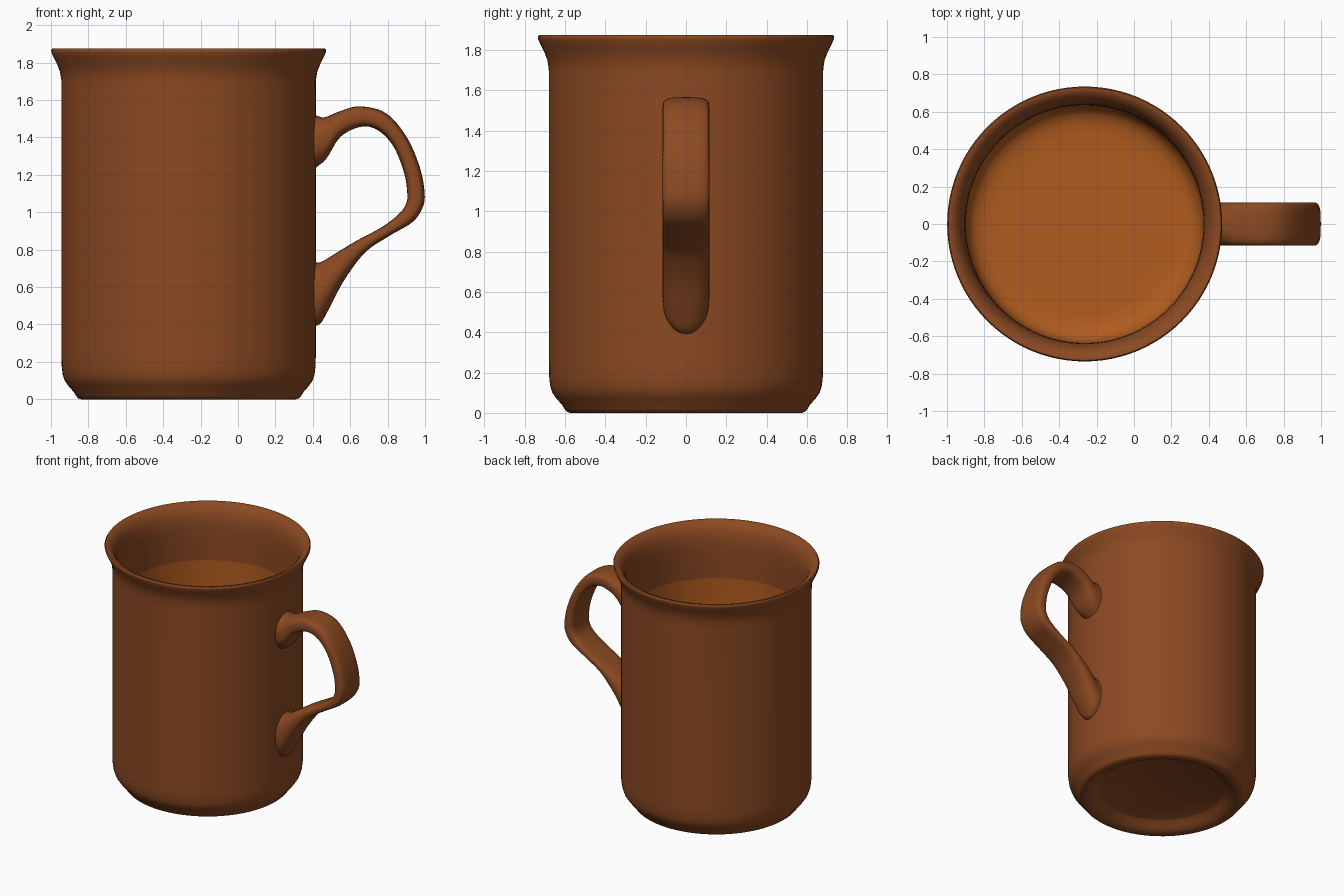
import bpy, bmesh, math
from mathutils import Vector

if "Cube" in bpy.data.objects:
    bpy.data.objects.remove(bpy.data.objects["Cube"])

CX = -0.264  # axis of the cup


def material(name, rgb):
    m = bpy.data.materials.new(name)
    m.diffuse_color = (*rgb, 1)
    m.use_nodes = True
    m.node_tree.nodes["Principled BSDF"].inputs["Base Color"].default_value = m.diffuse_color
    return m


clay = material("brown_glaze", (0.262, 0.068, 0.016))
inside = material("orange_brown_inside", (0.43, 0.105, 0.013))


def finish(bm, name, *mats):
    bmesh.ops.recalc_face_normals(bm, faces=bm.faces)
    me = bpy.data.meshes.new(name)
    bm.to_mesh(me)
    bm.free()
    ob = bpy.data.objects.new(name, me)
    bpy.context.collection.objects.link(ob)
    for m in mats:
        me.materials.append(m)
    bpy.ops.object.select_all(action='DESELECT')
    ob.select_set(True)
    bpy.context.view_layer.objects.active = ob
    bpy.ops.object.shade_smooth_by_angle(angle=math.radians(50))
    return ob


def skin(bm, rings):
    for a, b in zip(rings, rings[1:]):
        n = len(a)
        for i in range(n):
            bm.faces.new((a[i], a[(i + 1) % n], b[(i + 1) % n], b[i]))
    bm.faces.new(rings[0][::-1])
    bm.faces.new(rings[-1])


def spline(pts, steps):
    """Catmull-Rom through tuples of any length."""
    out = []
    for i in range(len(pts) - 1):
        p = [pts[max(i - 1, 0)], pts[i], pts[i + 1], pts[min(i + 2, len(pts) - 1)]]
        for s in range(steps):
            t = s / steps
            out.append(tuple(
                0.5 * (2 * b + (c - a) * t + (2 * a - 5 * b + 4 * c - d) * t ** 2
                       + (3 * b - a - 3 * c + d) * t ** 3)
                for a, b, c, d in zip(*p)))
    return out + [pts[-1]]


# Cup: recessed foot, straight wall, rolled lip, inner wall and rounded floor
profile = [
    (0.44, 0.065), (0.46, 0.055), (0.49, 0.03), (0.52, 0.008), (0.545, 0.0),
    (0.575, 0.0), (0.592, 0.006), (0.603, 0.02), (0.615, 0.04), (0.642, 0.07),
    (0.663, 0.10), (0.673, 0.13), (0.679, 0.18), (0.680, 0.24), (0.680, 1.66),
    (0.681, 1.71), (0.688, 1.752), (0.703, 1.79), (0.722, 1.828),
    (0.733, 1.853), (0.735, 1.866), (0.729, 1.875), (0.718, 1.875),
    (0.700, 1.867), (0.681, 1.851), (0.664, 1.826), (0.650, 1.79),
    (0.641, 1.745), (0.637, 1.69), (0.636, 1.62), (0.636, 1.45),
    (0.636, 0.25), (0.630, 0.20), (0.612, 0.16), (0.585, 0.135),
    (0.54, 0.118), (0.48, 0.112), (0.40, 0.11)]
N = 96
bm = bmesh.new()
skin(bm, [[bm.verts.new((CX + r * math.cos(2 * math.pi * i / N),
                         r * math.sin(2 * math.pi * i / N), z))
           for i in range(N)] for r, z in profile])
# lower inside of the cup has its own colour
bm.normal_update()
for f in bm.faces:
    c = f.calc_center_median()
    r = math.hypot(c.x - CX, c.y)
    if 0.105 < c.z < 1.45 and r < 0.637 and all(
            math.hypot(v.co.x - CX, v.co.y) < 0.6365 for v in f.verts):
        f.material_index = 1
finish(bm, "cup", clay, inside)

# Handle: outer x, z, inner x, z, squareness of the section
rails = [
    (0.385, 1.53, 0.385, 1.22, 2.0),
    (0.425, 1.515, 0.425, 1.245, 2.1),
    (0.465, 1.508, 0.475, 1.29, 2.4),
    (0.54, 1.538, 0.55, 1.405, 3.0),
    (0.65, 1.566, 0.660, 1.457, 3.5),
    (0.79, 1.530, 0.750, 1.437, 3.5),
    (0.90, 1.405, 0.832, 1.35, 3.5),
    (0.972, 1.24, 0.888, 1.21, 3.5),
    (0.998, 1.10, 0.905, 1.10, 3.5),
    (0.985, 1.02, 0.898, 1.045, 3.5),
    (0.93, 0.945, 0.860, 0.99, 3.5),
    (0.81, 0.874, 0.765, 0.918, 3.5),
    (0.68, 0.785, 0.635, 0.848, 3.2),
    (0.57, 0.64, 0.525, 0.782, 2.6),
    (0.49, 0.49, 0.457, 0.74, 2.2),
    (0.44, 0.405, 0.425, 0.73, 2.0),
    (0.385, 0.385, 0.385, 0.745, 2.0)]
bm = bmesh.new()
rings = []
for ox, oz, ix, iz, e in spline(rails, 6):
    outer, inner = Vector((ox, 0, oz)), Vector((ix, 0, iz))
    mid, half = (outer + inner) / 2, (outer - inner) / 2
    ring = []
    for i in range(32):
        a = 2 * math.pi * i / 32
        c, s = math.cos(a), math.sin(a)
        u = math.copysign(abs(c) ** (2 / e), c)
        v = math.copysign(abs(s) ** (2 / e), s)
        ring.append(bm.verts.new(mid + half * u + Vector((0, 0.116 * v, 0))))
    rings.append(ring)
skin(bm, rings)
finish(bm, "handle", clay)
